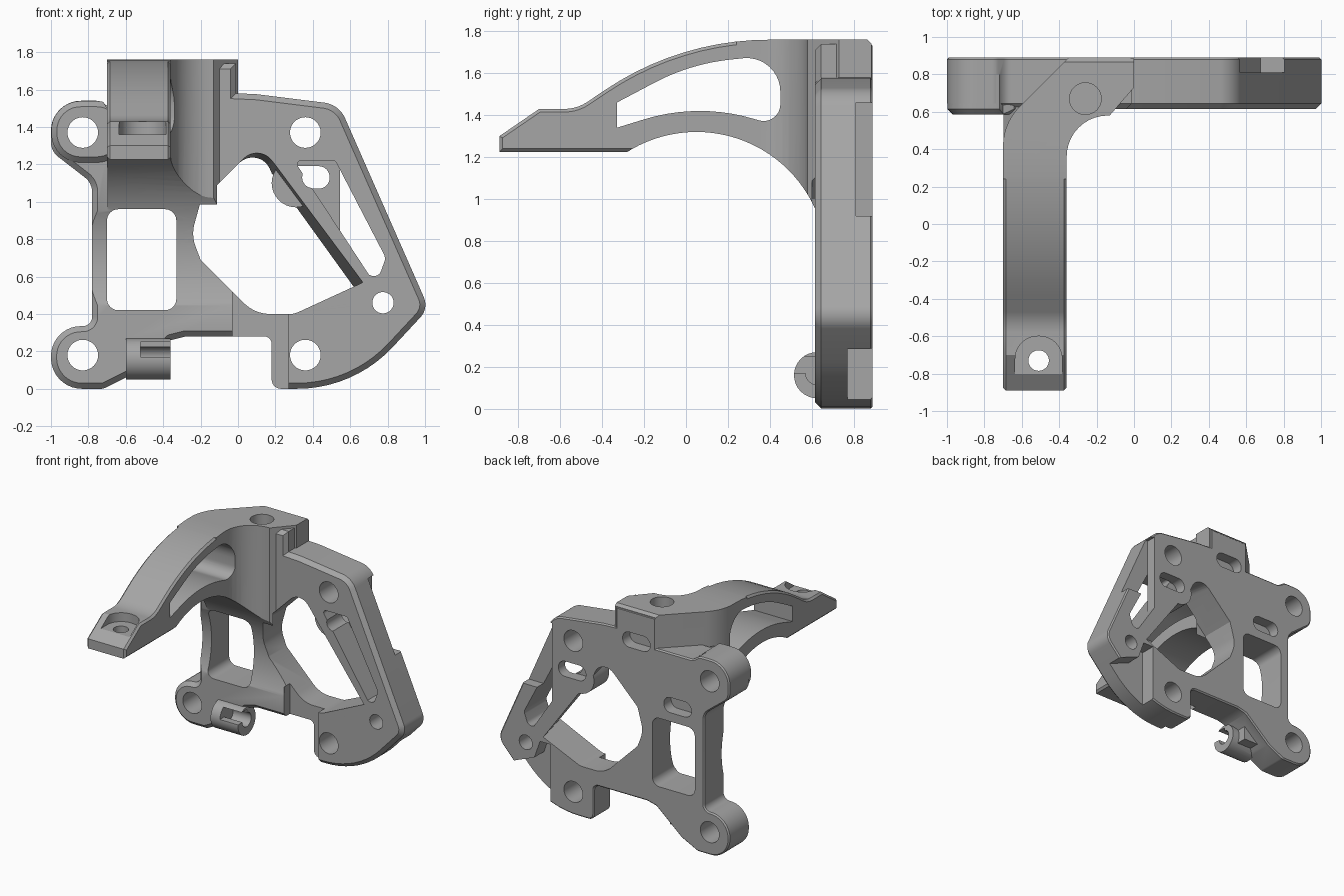
import bpy, bmesh, math
from mathutils import Vector

if "Cube" in bpy.data.objects:
    bpy.data.objects.remove(bpy.data.objects["Cube"])

X, Y, Z = range(3)
FAR = 2
BEAM_LEFT, BEAM_RIGHT = -.7, -.36
PLATE_FRONT, PLATE_BACK = .615, .89
PANEL_EDGE, PANEL_FRONT = .545, .81

metal = bpy.data.materials.new("grey metal")
metal.use_nodes = True
metal.diffuse_color = (.38, .38, .38, 1)
metal.node_tree.nodes["Principled BSDF"].inputs["Base Color"].default_value = metal.diffuse_color


def fillet(corners, steps=10):
    """Round each corner that carries a third value, its radius."""
    out = []
    for i, corner in enumerate(corners):
        p = Vector(corner[:2])
        if len(corner) == 2:
            out.append(p)
            continue
        a = (Vector(corners[i - 1][:2]) - p).normalized()
        b = (Vector(corners[(i + 1) % len(corners)][:2]) - p).normalized()
        half = a.angle(b) / 2
        radius = corner[2]
        centre = p + (a + b).normalized() * radius / math.sin(half)
        start = p + a * radius / math.tan(half) - centre
        end = p + b * radius / math.tan(half) - centre
        sweep = start.angle_signed(end)
        for k in range(steps + 1):
            t = -sweep * k / steps
            c, s = math.cos(t), math.sin(t)
            out.append(centre + Vector((start.x * c - start.y * s, start.x * s + start.y * c)))
    return out


def prism(name, corners, axis=Y, lo=-FAR, hi=FAR, chamfers=(0, 0), end=None):
    """Extrude an outline along an axis, optionally to a second outline, with chamfered rims."""
    bm = bmesh.new()
    rings = []
    for depth, outline in ((lo, corners), (hi, end or corners)):
        ring = []
        for p in fillet(outline):
            co = [p.x, p.y]
            co.insert(axis, depth)
            ring.append(bm.verts.new(co))
        rings.append(ring)
    caps = [bm.faces.new(ring) for ring in rings]
    near, far = rings
    for i in range(len(near)):
        bm.faces.new((near[i - 1], near[i], far[i], far[i - 1]))
    bmesh.ops.recalc_face_normals(bm, faces=bm.faces)
    for cap, width in zip(caps, chamfers):
        if width:
            bmesh.ops.bevel(bm, geom=list(cap.edges), offset=width, segments=1,
                            affect='EDGES', clamp_overlap=False)
    mesh = bpy.data.meshes.new(name)
    bm.to_mesh(mesh)
    bm.free()
    mesh.materials.append(metal)
    obj = bpy.data.objects.new(name, mesh)
    bpy.context.collection.objects.link(obj)
    return obj


def circle(a, b, radius, count=32):
    return [(a + radius * math.cos(math.tau * k / count),
             b + radius * math.sin(math.tau * k / count)) for k in range(count)]


def rect(left, right, low, high, *radius):
    return [(left, low, *radius), (right, low, *radius),
            (right, high, *radius), (left, high, *radius)]


def combine(target, tool, operation):
    modifier = target.modifiers.new("combine", 'BOOLEAN')
    modifier.operation = operation
    modifier.solver = 'EXACT'
    modifier.object = tool
    bpy.context.view_layer.objects.active = target
    bpy.ops.object.modifier_apply(modifier=modifier.name)
    bpy.data.objects.remove(tool)


def cut(name, corners, **extrusion):
    combine(bracket, prism(name, corners, **extrusion), 'DIFFERENCE')


# Mounting plate with two ears, a top tab and a curved lower right edge
bracket = prism("bracket", [
    (-1, 0, .165), (-.72, 0, .05), (-.58, .07), (-.36, .26), (-.28, .28),
    (.18, .28, .04), (.18, 0, .05), (.62, 0, .7), (1.02, .43, .1),
    (.54, 1.52, .14), (.1, 1.575), (-.01, 1.58), (-.01, 1.74), (-.36, 1.74),
    (-.36, 1.5), (-.68, 1.5, .06), (-.74, 1.54, .06), (-1, 1.54, .16),
    (-1, 1.27, .1), (-.78, 1.1, .1), (-.78, .335, .05), (-1, .335, .16)],
    lo=PLATE_FRONT, hi=PLATE_BACK, chamfers=(.03, .01))

# Arched arm: one side profile, clipped to a straight beam and a sweeping root
profile = [(-.89, 1.225), (.05, 1.225), (.4, 1), (.6, .9), (.885, .9), (.885, 1.74), (.865, 1.76),
           (-.03, 1.76, 1.4), (-.52, 1.43, .2), (-.7, 1.43), (-.89, 1.3)]
beam = prism("beam", profile, X, BEAM_LEFT, BEAM_RIGHT, chamfers=(.015, .015))
combine(beam, prism("beam_clip", rect(-1, 1, -1, .25), Z), 'INTERSECT')
root = prism("root", profile, X)
combine(root, prism("root_clip", [
    (BEAM_LEFT, .24), (BEAM_RIGHT, .24), (BEAM_RIGHT, .58, .22), (-.13, .58),
    (0, .73), (0, .95), (-.29, .95), (BEAM_LEFT, .54, .3)], Z), 'INTERSECT')
shoulder = prism("shoulder", [(.3, 1), (.6, .9), (.86, .9), (.86, 1.48), (.62, 1.48), (.3, 1.4)],
                 X, BEAM_LEFT + .001, BEAM_RIGHT - .01)

# Thicker upper ear, and the curled hook at the bottom
ear_pad = prism("ear_pad", rect(-.998, -.6, 1.21, 1.538, .155), lo=.585, hi=.8, chamfers=(.03, 0))
combine(ear_pad, prism("ear_clip", [(-1.1, 1.34), (-.6, .96), (-.6, 1.48), (-.7, 1.5),
                                    (-.76, 1.6), (-1.1, 1.6)]), 'INTERSECT')
hook = prism("hook", circle(.625, .16, .11), X, -.6, BEAM_RIGHT - .001)
neck = prism("neck", rect(-.6, -.42, .1, .35), lo=.62, hi=.8)
for part in (root, beam, shoulder, ear_pad, hook, neck):
    combine(bracket, part, 'UNION')

# Clearance arc under the arm, arm window and plate openings
cut("clearance", circle(.05, .7, .62, count=96), axis=X, hi=-.03)
cut("arm_window", [
    (-.33, 1.34), (.06, 1.46, .9), (.45, 1.345, .08),
    (.45, 1.69, .16), (.02, 1.645, 1), (-.33, 1.46)], axis=X)
opening = [(.11, 1.31, .1), (-.2, 1), (-.25, .82, .2), (-.2, .69), (.09, .4, .2), (.3, .4, .1)]
cut("main_opening", opening + [(.67, .57), (.2, 1.2)], lo=.6, hi=.9,
    end=opening + [(.62, .54), (.18, 1.15)])
cut("side_window", rect(-.7, -.33, .42, .96, .06))
nut_boss = prism("nut_boss", circle(.31, 1.1, .13), lo=.7, hi=PLATE_BACK - .001)
combine(bracket, nut_boss, 'UNION')

# Triangular front pocket, open to the back beyond the panel edge
pocket = [(.3, 1.22, .02), (.52, 1.22, .02), (.79, .7, .05), (.75, .59, .04), (.7, .61)]
cut("pocket", pocket, hi=PANEL_FRONT)
gap = prism("pocket_gap", pocket)
combine(gap, prism("gap_clip", rect(PANEL_EDGE, 1, 0, 1.5), lo=0, hi=1), 'INTERSECT')
combine(bracket, gap, 'DIFFERENCE')

# Steps on the front and back faces
cut("front_step", [(-.03, -.1), (.27, -.1), (.27, .41), (-.03, .55)], hi=.69)
cut("back_recess", rect(PANEL_EDGE, FAR, .92, 1.46), lo=PANEL_FRONT)
cut("low_recess", [(.56, -.1), (1.2, -.1), (1.2, .23), (.9, .28), (.7, .36), (.65, .5),
                   (.56, .5)], lo=.77)

# Screw seat, screw holes and hook groove
cut("tip_seat", [(-.635, -.82), (-.385, -.82), (-.385, -.6, .12), (-.635, -.6, .12)],
    axis=Z, lo=1.36)
cut("tip_hole", circle(-.51, -.73, .055), axis=Z)
cut("top_hole", circle(-.26, .67, .085), axis=Z, lo=1.4)
cut("link_hole", circle(.775, .46, .057))
cut("nut_hole", circle(.4, 1.13, .057))
cut("hook_groove", rect(.4, .63, .17, .25), axis=X, lo=-.52, hi=-.3)
cut("hook_bore", circle(.625, .17, .055), axis=X, lo=-.52, hi=-.3)
for x in (-.83, .36):
    for z in (.18, 1.37):
        cut("bolt_hole", circle(x, z, .082))

# Blind nut slots in the back face
for x, z in ((-.19, 1.51), (-.55, 1.09), (.37, 1.13)):
    cut("nut_slot", rect(x - .12, x + .12, z - .06, z + .06, .058), lo=.8)

# Smooth the curved walls, keep the machined edges crisp
bpy.ops.object.select_all(action='DESELECT')
bracket.select_set(True)
bpy.context.view_layer.objects.active = bracket
bpy.ops.object.shade_smooth_by_angle(angle=math.radians(28))
